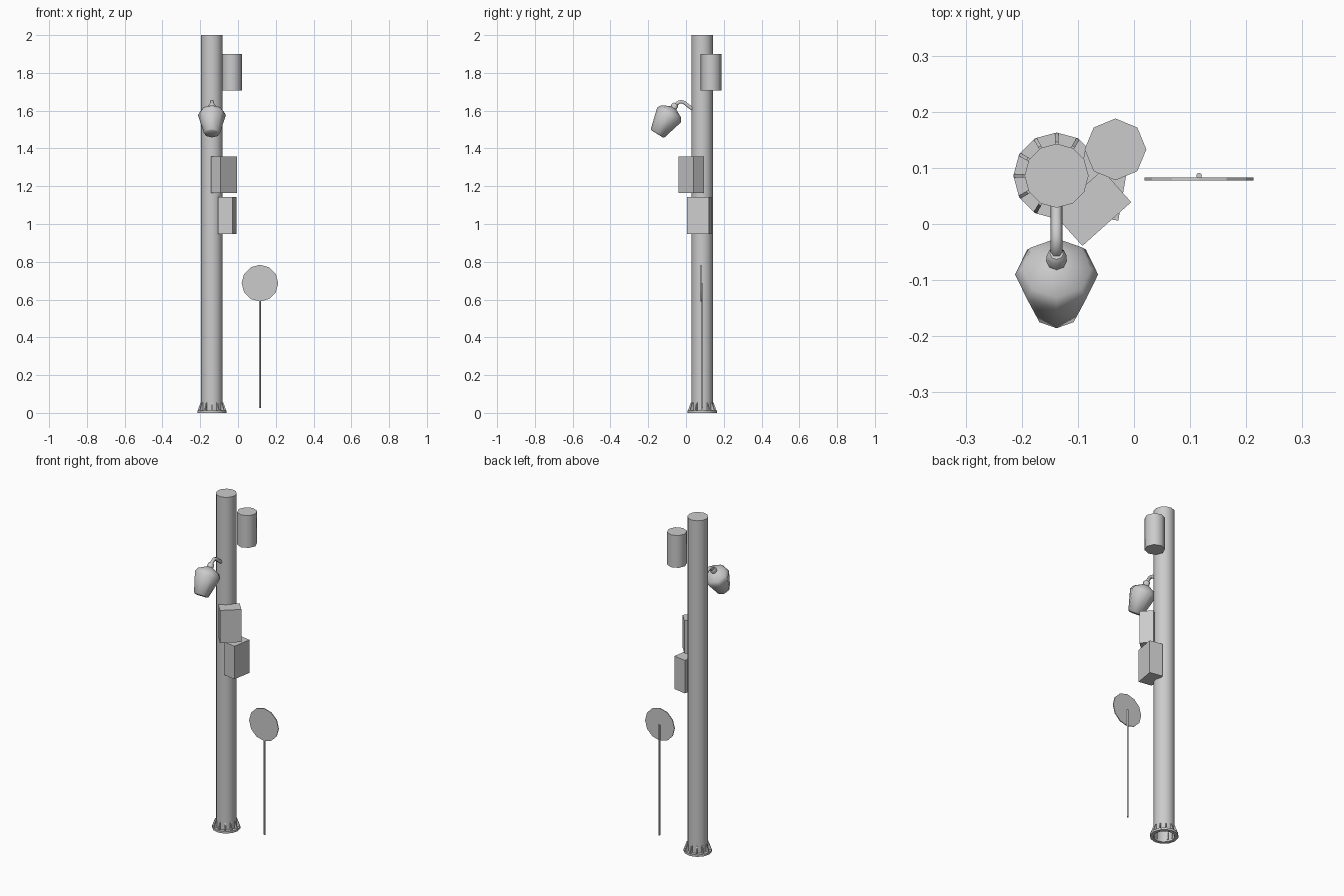
import bpy, bmesh, math
from mathutils import Vector, Matrix

if "Cube" in bpy.data.objects:
    bpy.data.objects.remove(bpy.data.objects["Cube"])

PX, PY = -0.138, 0.086          # pole centre
R = 0.057                       # pole radius


def make(name, verts, faces, smooth=None, fix=True):
    me = bpy.data.meshes.new(name)
    me.from_pydata([tuple(v) for v in verts], [], faces)
    ob = bpy.data.objects.new(name, me)
    bpy.context.collection.objects.link(ob)
    if fix:
        bm = bmesh.new()
        bm.from_mesh(me)
        bmesh.ops.recalc_face_normals(bm, faces=bm.faces)
        bm.to_mesh(me)
        bm.free()
    if smooth:
        bpy.ops.object.select_all(action='DESELECT')
        ob.select_set(True)
        bpy.context.view_layer.objects.active = ob
        bpy.ops.object.shade_smooth_by_angle(angle=math.radians(smooth))
    return ob


def lathe(name, profile, n, origin, axis=(0, 0, 1), side=(1, 0, 0),
          smooth=None, start=True, end=True, closed=False):
    """Sweep (radius, height) points around an axis."""
    a = Vector(axis).normalized()
    u = Vector(side).normalized()
    w = a.cross(u)
    o = Vector(origin)
    verts, faces = [], []
    for r, h in profile:
        for i in range(n):
            t = 2 * math.pi * i / n
            verts.append(o + a * h + (u * math.cos(t) + w * math.sin(t)) * r)
    m = len(profile)
    for j in range(m if closed else m - 1):
        k = (j + 1) % m
        for i in range(n):
            q = (i + 1) % n
            faces.append((j * n + i, j * n + q, k * n + q, k * n + i))
    if start and not closed:
        faces.append(tuple(reversed(range(n))))
    if end and not closed:
        faces.append(tuple(range((m - 1) * n, m * n)))
    return make(name, verts, faces, smooth)


def box(name, corner, along, depth, z0, z1):
    """Upright box from one corner, its front edge and its depth."""
    c, e = Vector((*corner, 0)), Vector((*along, 0))
    d = Vector((-e.y, e.x, 0)).normalized() * depth
    ring = [c, c + e, c + e + d, c + d]
    verts = [v + Vector((0, 0, z)) for z in (z0, z1) for v in ring]
    faces = [(3, 2, 1, 0), (4, 5, 6, 7)]
    faces += [(i, (i + 1) % 4, (i + 1) % 4 + 4, i + 4) for i in range(4)]
    return make(name, verts, faces)


# Pole, open underneath
lathe("pole", [(R, 0), (R, 2)], 12, (PX, PY, 0), smooth=40, start=False)

# Base flange ring and its gussets
lathe("base_flange", [(R, 0), (0.077, 0), (0.077, 0.012), (R, 0.012)], 12,
      (PX, PY, 0), smooth=40, closed=True)
verts, faces = [], []
for i in range(12):
    rot = Matrix.Rotation(math.radians(30 * i), 3, 'Z')
    b = len(verts)
    for y in (-0.003, 0.003):
        for x, z in ((0.053, 0.01), (0.0765, 0.01), (0.074, 0.017), (0.060, 0.055), (0.053, 0.055)):
            verts.append(rot @ Vector((x, y, z)) + Vector((PX, PY, 0)))
    faces += [tuple(range(b, b + 5)), tuple(range(b + 9, b + 4, -1))]
    faces += [(b + k, b + (k + 1) % 5, b + 5 + (k + 1) % 5, b + 5 + k) for k in range(5)]
make("base_gussets", verts, faces)

# Equipment on the pole
lathe("canister", [(0.055, 1.707), (0.055, 1.9)], 8, (-0.033, 0.133, 0), smooth=50)
box("upper_cabinet", (-0.092, -0.039), (0.087, 0.078), 0.077, 1.163, 1.358)
box("lower_cabinet", (-0.028, 0.006), (0.02, 0.115), 0.08, 0.947, 1.144)

# Lamp head: collar, sloping shoulder, tapering body
axis = (0, -0.53, -0.85)
lathe("lamp_head", [(0.035, 0.118), (0.043, 0.112), (0.074, 0.0), (0.062, -0.022), (0.017, -0.045)],
      8, (PX, -0.090, 1.577), axis=axis, smooth=50)
lathe("lamp_collar", [(0.018, -0.04), (0.018, -0.062), (0.012, -0.07)],
      8, (PX, -0.090, 1.577), axis=axis, smooth=40)

# Bent lamp arm
cu = bpy.data.curves.new("lamp_arm", 'CURVE')
cu.dimensions = '3D'
cu.bevel_depth = 0.0105
cu.bevel_resolution = 1
cu.use_fill_caps = True
path = [(0.036, 1.608), (0.012, 1.625), (-0.008, 1.642), (-0.024, 1.648),
        (-0.038, 1.645), (-0.048, 1.637), (-0.058, 1.622)]
sp = cu.splines.new('POLY')
sp.points.add(len(path) - 1)
for p, (y, z) in zip(sp.points, path):
    p.co = (PX, y, z, 1)
bpy.context.collection.objects.link(bpy.data.objects.new("lamp_arm", cu))

# Round sign on a thin rod
lathe("sign_disc", [(0.097, 0), (0.097, 0.005)], 12, (0.116, 0.0775, 0.687), axis=(0, 1, 0))
lathe("sign_rod", [(0.005, 0.026), (0.005, 0.686)], 8, (0.116, 0.086, 0), smooth=50)
